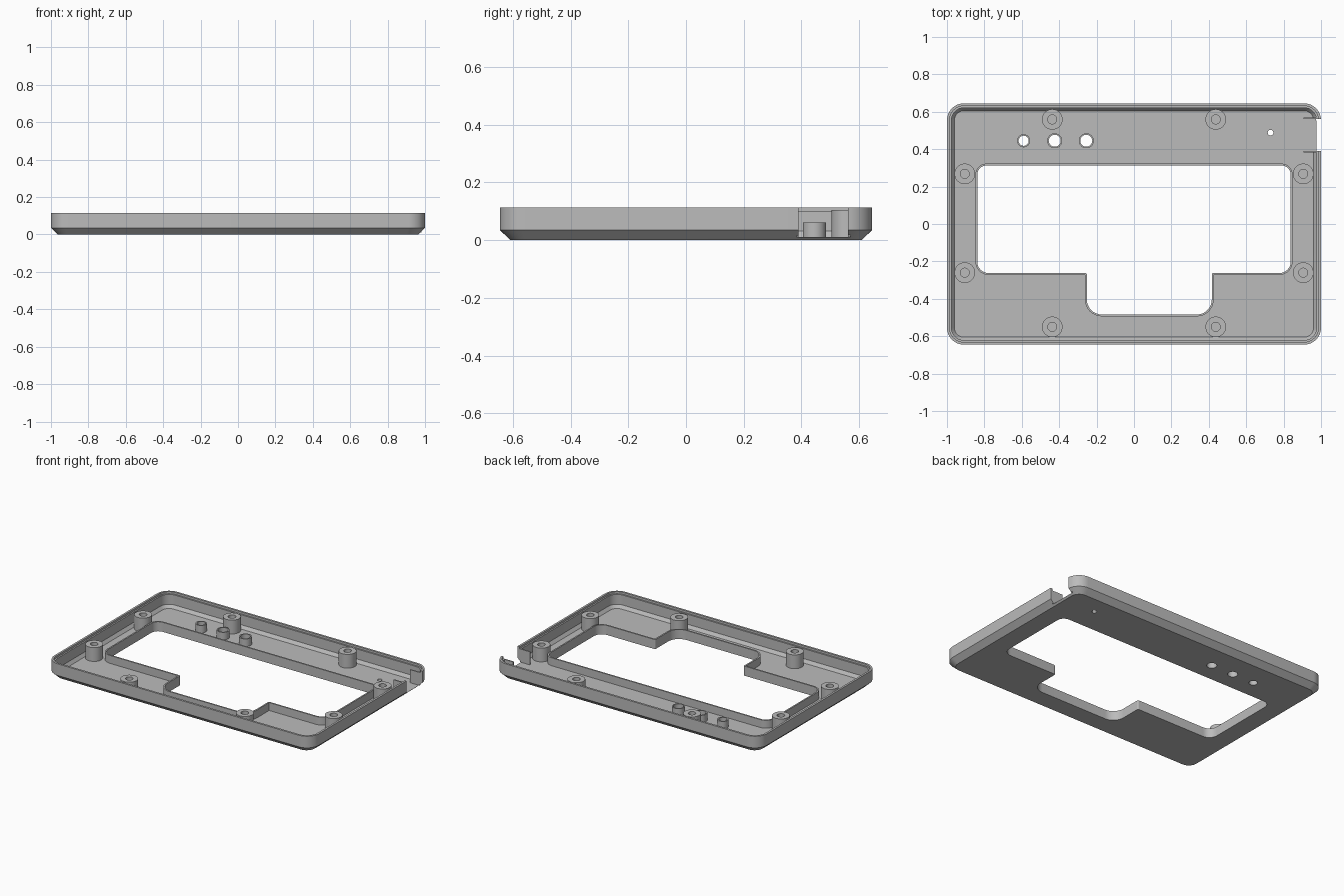
import bpy, bmesh, math
from mathutils import Vector

cube = bpy.data.objects.get("Cube")
if cube:
    bpy.data.objects.remove(cube, do_unlink=True)

grey = bpy.data.materials.new("grey plastic")
grey.use_nodes = True
COLOUR = (0.5, 0.5, 0.5, 1)
grey.diffuse_color = COLOUR
grey.node_tree.nodes["Principled BSDF"].inputs["Base Color"].default_value = COLOUR

FLOOR, LEDGE, TOP = 0.011, 0.1, 0.114
HALF_X, HALF_Y = 1.0, 0.645


def rounded(corners, offset=0.0, steps=8):
    """Counter-clockwise right-angled outline of (x, y, radius), grown by offset."""
    points = []
    for i, (x, y, r) in enumerate(corners):
        p = Vector((x, y))
        a = (p - Vector(corners[i - 1][:2])).normalized()
        b = (Vector(corners[(i + 1) % len(corners)][:2]) - p).normalized()
        turn = 1 if a.x * b.y - a.y * b.x > 0 else -1
        r = max(r + offset * turn, 0.002)
        p += offset * (Vector((a.y, -a.x)) + Vector((b.y, -b.x)))
        centre = p + r * (b - a)
        for k in range(steps + 1):
            t = k / steps * math.pi / 2
            points.append(centre - b * r * math.cos(t) + a * r * math.sin(t))
    return points


def circle(x, y, r, sides=32):
    return [Vector((x + r * math.cos(2 * math.pi * k / sides),
                    y + r * math.sin(2 * math.pi * k / sides))) for k in range(sides)]


def loft(name, rings, closed=False):
    """Skin a list of (outline, z); cap both ends, or join them when closed."""
    bm = bmesh.new()
    loops = [[bm.verts.new((p.x, p.y, z)) for p in outline] for outline, z in rings]
    pairs = list(zip(loops, loops[1:]))
    if closed:
        pairs.append((loops[-1], loops[0]))
    else:
        bm.faces.new(loops[0])
        bm.faces.new(loops[-1])
    for low, high in pairs:
        for i in range(len(low)):
            j = (i + 1) % len(low)
            bm.faces.new((low[i], low[j], high[j], high[i]))
    bmesh.ops.recalc_face_normals(bm, faces=bm.faces)
    mesh = bpy.data.meshes.new(name)
    bm.to_mesh(mesh)
    bm.free()
    mesh.materials.append(grey)
    obj = bpy.data.objects.new(name, mesh)
    bpy.context.collection.objects.link(obj)
    return obj


def box(name, x0, x1, y0, y1, z0, z1):
    outline = [Vector(p) for p in ((x0, y0), (x1, y0), (x1, y1), (x0, y1))]
    return loft(name, [(outline, z0), (outline, z1)])


def activate(obj):
    bpy.ops.object.select_all(action="DESELECT")
    obj.select_set(True)
    bpy.context.view_layer.objects.active = obj


def cut(target, cutter):
    mod = target.modifiers.new("cut", "BOOLEAN")
    mod.operation, mod.solver, mod.object = "DIFFERENCE", "EXACT", cutter
    activate(target)
    bpy.ops.object.modifier_apply(modifier=mod.name)
    bpy.data.objects.remove(cutter, do_unlink=True)


def tray_ring(inset, radius):
    x, y = HALF_X - inset, HALF_Y - inset
    return rounded([(x, -y, radius), (x, y, radius), (-x, y, radius), (-x, -y, radius)])


# Shallow tray: chamfered outside, stepped lip, sloped inner foot
tray = loft("tray", [
    (tray_ring(0.037, 0.06), 0),
    (tray_ring(0, 0.09), 0.035),
    (tray_ring(0, 0.09), TOP),
    (tray_ring(0.014, 0.076), TOP),
    (tray_ring(0.014, 0.076), LEDGE),
    (tray_ring(0.024, 0.066), LEDGE),
    (tray_ring(0.024, 0.066), 0.032),
    (tray_ring(0.04, 0.05), FLOOR),
])
parts = [tray]

# Window opening with a raised rim
window = [(-0.838, -0.262, 0.06), (-0.252, -0.262, 0.008), (-0.252, -0.484, 0.08),
          (0.416, -0.484, 0.08), (0.416, -0.262, 0.008), (0.838, -0.262, 0.06),
          (0.838, 0.313, 0.05), (-0.838, 0.313, 0.05)]
inner, outer = rounded(window), rounded(window, 0.01)
cut(tray, loft("window_cutter", [(outer, -0.1), (outer, 0.3)]))
parts.append(loft("window_rim", [(outer, 0), (outer, 0.065), (inner, 0.065), (inner, 0)], True))

# Button holes with guide tubes
for i, (x, r) in enumerate([(-0.59, 0.035), (-0.424, 0.04), (-0.255, 0.04)]):
    ring, hole = circle(x, 0.445, r), circle(x, 0.445, r - 0.008)
    cut(tray, loft("button_cutter", [(ring, -0.1), (ring, 0.09)]))
    parts.append(loft(f"button_guide_{i + 1}",
                      [(ring, 0), (ring, 0.062), (hole, 0.062), (hole, 0)], True))

# Small pin hole
pin = circle(0.73, 0.488, 0.015)
cut(tray, loft("pin_cutter", [(pin, -0.1), (pin, 0.09)]))

# Side port through the wall, with a guide plate on either side
cut(tray, box("port_cutter", 0.955, 1.1, 0.39, 0.562, FLOOR, 0.3))
for name, y in (("front", 0.382), ("back", 0.562)):
    parts.append(box(f"port_guide_{name}", 0.907, 0.98, y, y + 0.008, FLOOR, LEDGE))

# Screw bosses with blind holes
for side, sx in (("left", 1), ("right", -1)):
    for place, x, y in (("back", 0.437, 0.559), ("front", 0.437, -0.55),
                        ("mid_back", 0.905, 0.268), ("mid_front", 0.905, -0.26)):
        ring, hole = circle(sx * x, y, 0.055), circle(sx * x, y, 0.024)
        parts.append(loft(f"screw_boss_{place}_{side}",
                          [(ring, FLOOR - 0.004), (ring, 0.105), (hole, 0.105), (hole, 0.02)]))

for part in parts:
    activate(part)
    bpy.ops.object.shade_smooth_by_angle(angle=math.radians(30))
